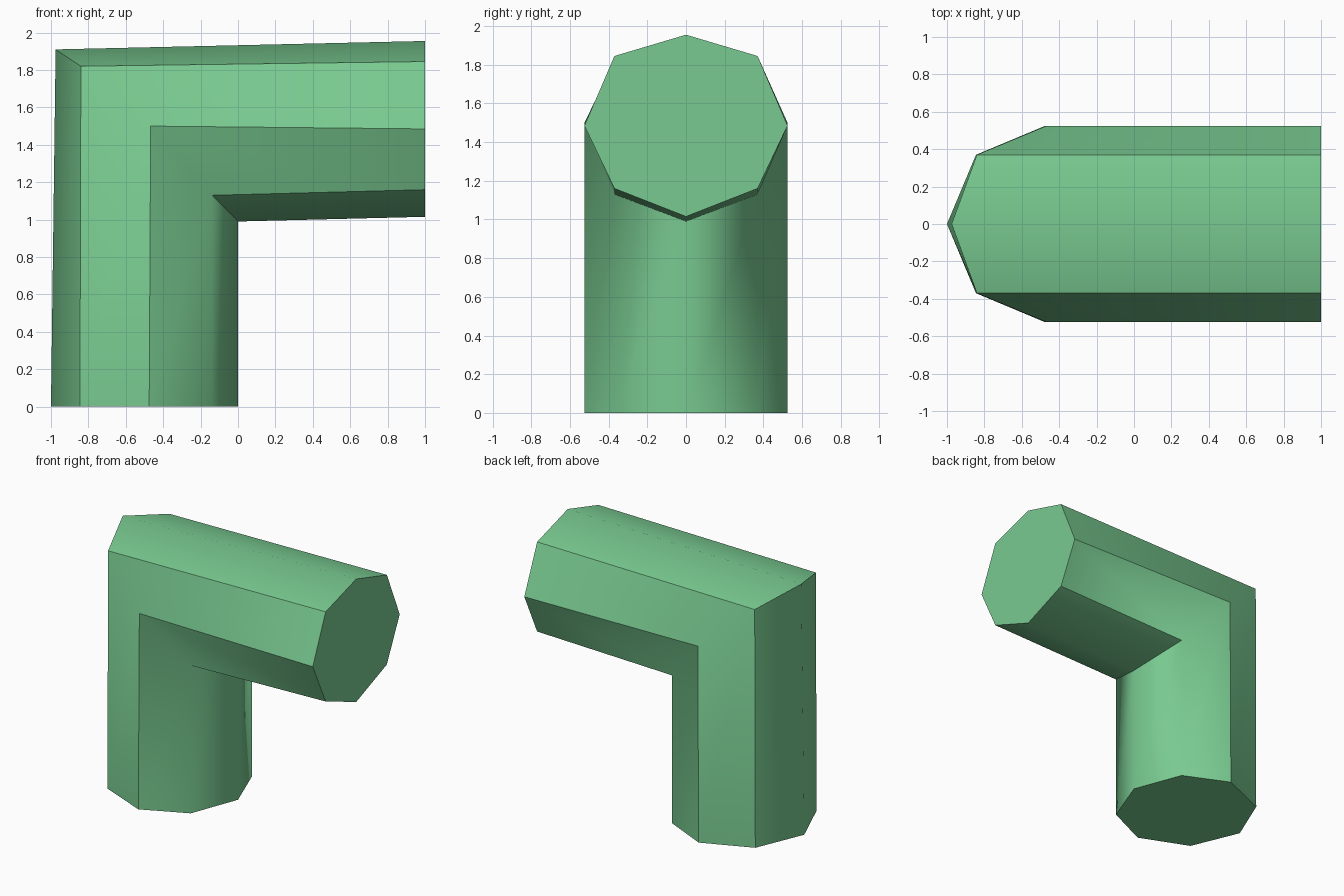
import bpy, bmesh

cube = bpy.data.objects.get("Cube")
if cube:
    bpy.data.objects.remove(cube)

# One flat green
green = bpy.data.materials.new("soft_green")
green.use_nodes = True
color = (0.19, 0.59, 0.28, 1)
green.diffuse_color = color
bsdf = next(n for n in green.node_tree.nodes if n.type == 'BSDF_PRINCIPLED')
bsdf.inputs["Base Color"].default_value = color
bsdf.inputs["Roughness"].default_value = 0.8

# Half profiles from the outside of the bend to the inside
widths = [0, 0.37, 0.525, 0.37, 0]
foot = [(-1, 0), (-0.845, 0), (-0.475, 0), (-0.14, 0), (0, 0)]
miter = [(-0.975, 1.91), (-0.84, 1.82), (-0.467, 1.50), (-0.14, 1.13), (0, 0.99)]
end = [(1, 1.955), (1, 1.845), (1, 1.485), (1, 1.16), (1, 1.015)]

bm = bmesh.new()


def ring(profile):
    """Mirror a half profile into an eight-sided ring."""
    half = [(x, -w, z) for (x, z), w in zip(profile, widths)]
    other = [(x, -y, z) for x, y, z in half[3:0:-1]]
    return [bm.verts.new(p) for p in half + other]


rings = [ring(p) for p in (foot, miter, end)]

# Walls of the upright leg and the horizontal arm
for a, b in zip(rings, rings[1:]):
    for i in range(8):
        j = (i + 1) % 8
        bm.faces.new((a[i], a[j], b[j], b[i]))

# End caps
bm.faces.new(rings[0])
bm.faces.new(rings[2])
bmesh.ops.recalc_face_normals(bm, faces=bm.faces)
for f in bm.faces:
    f.smooth = True


def sharpen(v, w):
    bm.edges.get((v, w)).smooth = False


# Creases: cap rims, the outer and inner mitre, and the long side edges
for i in range(8):
    j = (i + 1) % 8
    sharpen(rings[0][i], rings[0][j])
    sharpen(rings[2][i], rings[2][j])
    if i in (0, 3, 4, 7):
        sharpen(rings[1][i], rings[1][j])
    if i not in (0, 4):
        sharpen(rings[1][i], rings[2][i])
        if i not in (3, 5):
            sharpen(rings[0][i], rings[1][i])

mesh = bpy.data.meshes.new("elbow_pipe")
bm.to_mesh(mesh)
bm.free()
mesh.materials.append(green)
pipe = bpy.data.objects.new("elbow_pipe", mesh)
bpy.context.scene.collection.objects.link(pipe)
